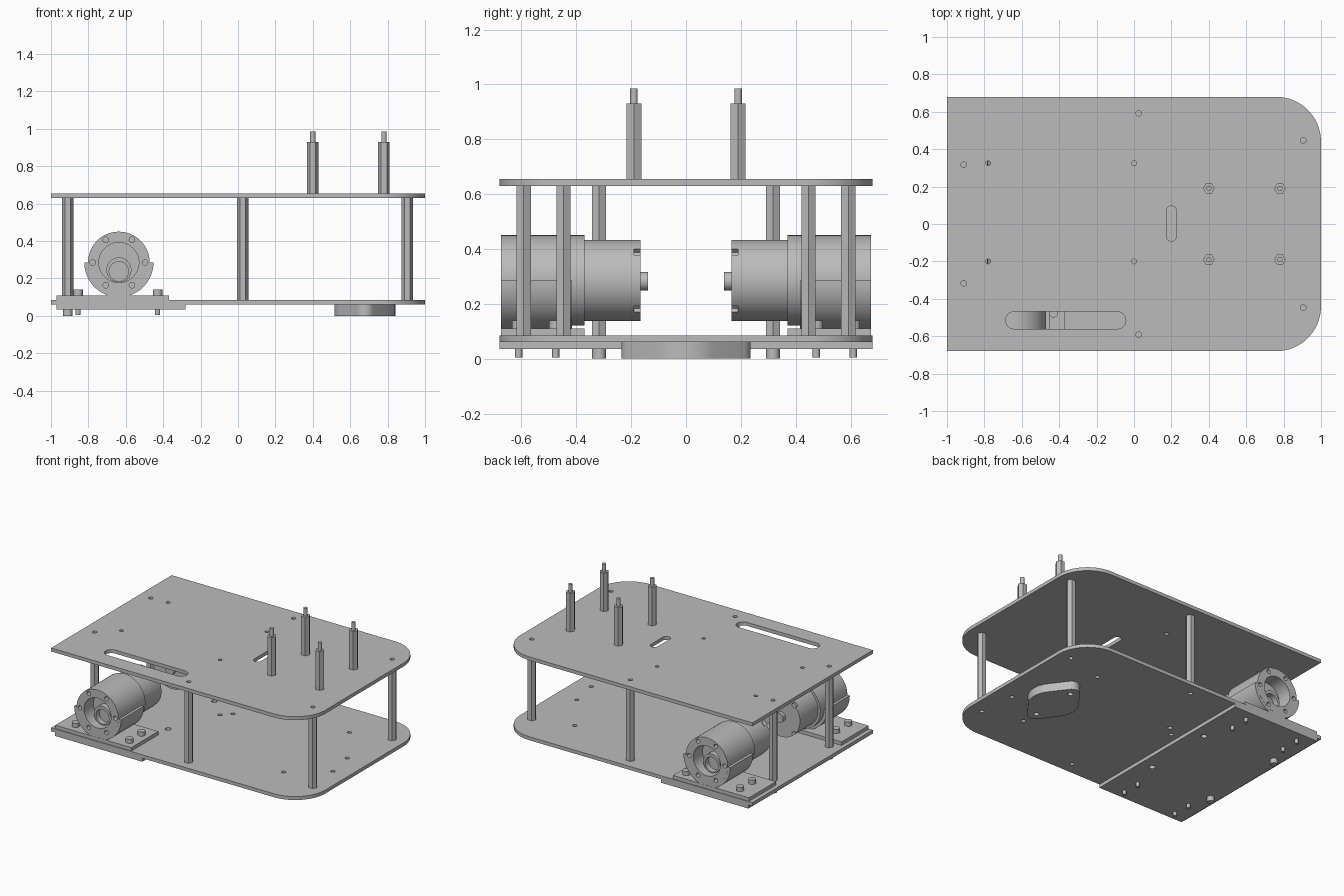
import bpy, bmesh, math

if "Cube" in bpy.data.objects:
    bpy.data.objects.remove(bpy.data.objects["Cube"], do_unlink=True)

grey = bpy.data.materials.new("plain grey")
grey.use_nodes = True
grey.diffuse_color = (0.5, 0.5, 0.5, 1)
grey.node_tree.nodes["Principled BSDF"].inputs["Base Color"].default_value = (0.5, 0.5, 0.5, 1)
parts = []


# Outline helpers
def arc(x, y, r, a0, a1, n):
    return [(x + r * math.cos(math.radians(a0 + (a1 - a0) * i / n)),
             y + r * math.sin(math.radians(a0 + (a1 - a0) * i / n))) for i in range(n + 1)]


def circle(x, y, r, n=32):
    return arc(x, y, r, 0, 360, n)[:-1]


def rect(x0, x1, y0, y1):
    return [(x0, y0), (x1, y0), (x1, y1), (x0, y1)]


def slot(x0, y0, x1, y1, r):
    a = math.degrees(math.atan2(y1 - y0, x1 - x0))
    return arc(x1, y1, r, a - 90, a + 90, 12) + arc(x0, y0, r, a + 90, a + 270, 12)


# Solids: each piece is (outline, start, end) along z, or along y
def solid(name, pieces, axis="z"):
    bm = bmesh.new()
    for pts, lo, hi in pieces:
        rings = [[bm.verts.new((u, v, d) if axis == "z" else (u, d, v)) for u, v in pts]
                 for d in (lo, hi)]
        bm.faces.new(rings[0])
        bm.faces.new(rings[1])
        for i in range(len(pts)):
            j = (i + 1) % len(pts)
            bm.faces.new((rings[0][i], rings[0][j], rings[1][j], rings[1][i]))
    bmesh.ops.recalc_face_normals(bm, faces=bm.faces)
    mesh = bpy.data.meshes.new(name)
    bm.to_mesh(mesh)
    bm.free()
    mesh.materials.append(grey)
    ob = bpy.data.objects.new(name, mesh)
    bpy.context.collection.objects.link(ob)
    parts.append(ob)
    return ob


def cut(ob, pieces, axis="z"):
    cutter = solid("cutter", pieces, axis)
    cutter.hide_render = True
    parts.remove(cutter)
    mod = ob.modifiers.new("holes", "BOOLEAN")
    mod.operation, mod.solver, mod.object = "DIFFERENCE", "EXACT", cutter
    bpy.context.view_layer.objects.active = ob
    bpy.ops.object.modifier_apply(modifier=mod.name)
    bpy.data.objects.remove(cutter, do_unlink=True)


def drill(spots, r, lo, hi):
    return [(circle(x, y, r, 16), lo, hi) for x, y in spots]


# Decks with two rounded corners
W, T = 0.68, 0.025
LOW, HIGH = 0.06, 0.63
deck = [(-1, -W)] + arc(0.76, 0.24 - W, 0.24, -90, 0, 16) + arc(0.76, W - 0.24, 0.24, 0, 90, 16) + [(-1, W)]
posts = [(x, s * y) for x, y in ((-0.91, 0.317), (0.025, 0.592), (0.905, 0.447)) for s in (-1, 1)]
small = [(x, y) for x in (-0.78, 0) for y in (-0.2, 0.325)]
upper = solid("upper_deck", [(deck, HIGH, HIGH + T)])
cut(upper, drill(posts, 0.015, 0.6, 0.7) + drill(small, 0.013, 0.6, 0.7) + [
    (slot(0.2, -0.065, 0.2, 0.07, 0.027), 0.6, 0.7),
    (slot(-0.64, -0.515, -0.09, -0.515, 0.046), 0.6, 0.7)])

lower = solid("lower_deck", [(deck, LOW, LOW + T)])
extra = [(0.62, 0.37), (0.62, -0.37), (0.835, 0.04), (0.875, -0.18), (-0.16, 0.17), (-0.22, 0.11)]
cut(lower, drill(posts[2:] + extra, 0.015, 0, 0.2)
    + drill([(-0.37, -0.26), (-0.37, 0.26)], 0.02, 0, 0.2))

# Stiffening plate under the motors
stiff = solid("motor_support_plate", [(rect(-0.97, -0.28, -W, W), 0.035, LOW)])
cut(stiff, drill([(-0.37, -0.26), (-0.37, 0.26)], 0.02, 0, 0.2))

# Hexagonal posts between the decks, and screw heads below the rear pair
solid("deck_posts", [(circle(x, y, 0.03, 6), LOW + T, HIGH) for x, y in posts])
solid("post_screw_heads", [(circle(x, y, 0.025, 24), 0, 0.035) for x, y in posts[:2]])

# Standoffs with threaded studs on the upper deck
tops = [(x, y) for x in (0.4, 0.78) for y in (-0.19, 0.19)]
solid("standoffs", [(circle(x, y, 0.031, 6), HIGH + T, 0.93) for x, y in tops])
solid("standoff_studs", [(circle(x, y, 0.014, 16), 0.93, 0.985) for x, y in tops])

# Caster flange under the front end
CX = 0.678
tilt = math.degrees(math.acos((0.163 - 0.055) / 0.18))
flange = (arc(CX, 0, 0.163, tilt - 90, 90 - tilt, 16) + arc(CX, 0.18, 0.055, 90 - tilt, 90 + tilt, 10)
          + arc(CX, 0, 0.163, 90 + tilt, 270 - tilt, 16) + arc(CX, -0.18, 0.055, 270 - tilt, 270 + tilt, 10))
caster = solid("caster_flange", [(flange, 0, LOW)])
cut(caster, drill([(CX, -0.17), (CX, 0.17)], 0.018, -0.1, 0.1))

# Motors, one on each side, with their brackets
MX, MZ = -0.637, 0.285
for s, side in ((-1, "right"), (1, "left")):
    solid(side + "_bracket_base", [(rect(-0.97, -0.37, s * 0.675, s * 0.37), LOW + T, 0.11)])
    low = math.degrees(math.asin((MZ - 0.11) / 0.185))
    cradle = arc(MX, MZ, 0.185, 180, 180 + low, 12) + arc(MX, MZ, 0.185, 360 - low, 360, 12)
    saddle = solid(side + "_bracket_cradle", [(cradle, s * 0.674, s * 0.415)], "y")
    case = solid(side + "_gearbox", [(circle(MX, MZ, 0.165, 64), s * 0.675, s * 0.37)], "y")
    holes = [(circle(MX + 0.14 * math.cos(a), MZ + 0.14 * math.sin(a), 0.015, 16), s * 0.7, s * 0.63)
             for a in (math.radians(60 * i) for i in range(6))]
    bore = [(circle(MX, MZ, 0.107, 48), s * 0.7, s * 0.57)]
    cut(case, bore + holes, "y")
    cut(saddle, bore + holes, "y")
    boss = solid(side + "_output_boss", [(circle(MX, 0.245, 0.067, 40), s * 0.62, s * 0.565)], "y")
    cut(boss, [(circle(MX, 0.238, 0.052, 32), s * 0.7, s * 0.58)], "y")

    motor = solid(side + "_motor", [(circle(MX, MZ, 0.148, 64), s * 0.38, s * 0.165)], "y")
    notches = []
    for i in range(4):
        a = math.radians(45 + 90 * i)
        notches.append((circle(MX + 0.145 * math.cos(a), MZ + 0.145 * math.sin(a), 0.022, 4),
                        s * 0.19, s * 0.15))
    cut(motor, notches, "y")
    solid(side + "_motor_rear_bearing", [(circle(MX, MZ - 0.003, 0.034), s * 0.17, s * 0.138)], "y")

    # Bracket bolts through the decks
    bolts = [(x, s * y) for x in (-0.855, -0.43) for y in (0.475, 0.61)]
    solid(side + "_bolt_heads", [(circle(x, y, 0.025, 24), 0.11, 0.14) for x, y in bolts])
    solid(side + "_bolt_tips", [(circle(x, y, 0.013, 16), 0.005, 0.036) for x, y in bolts])

# Smooth the round walls, keep the edges sharp
bpy.ops.object.select_all(action="DESELECT")
for ob in parts:
    ob.select_set(True)
bpy.context.view_layer.objects.active = parts[0]
bpy.ops.object.shade_smooth_by_angle(angle=math.radians(30))
